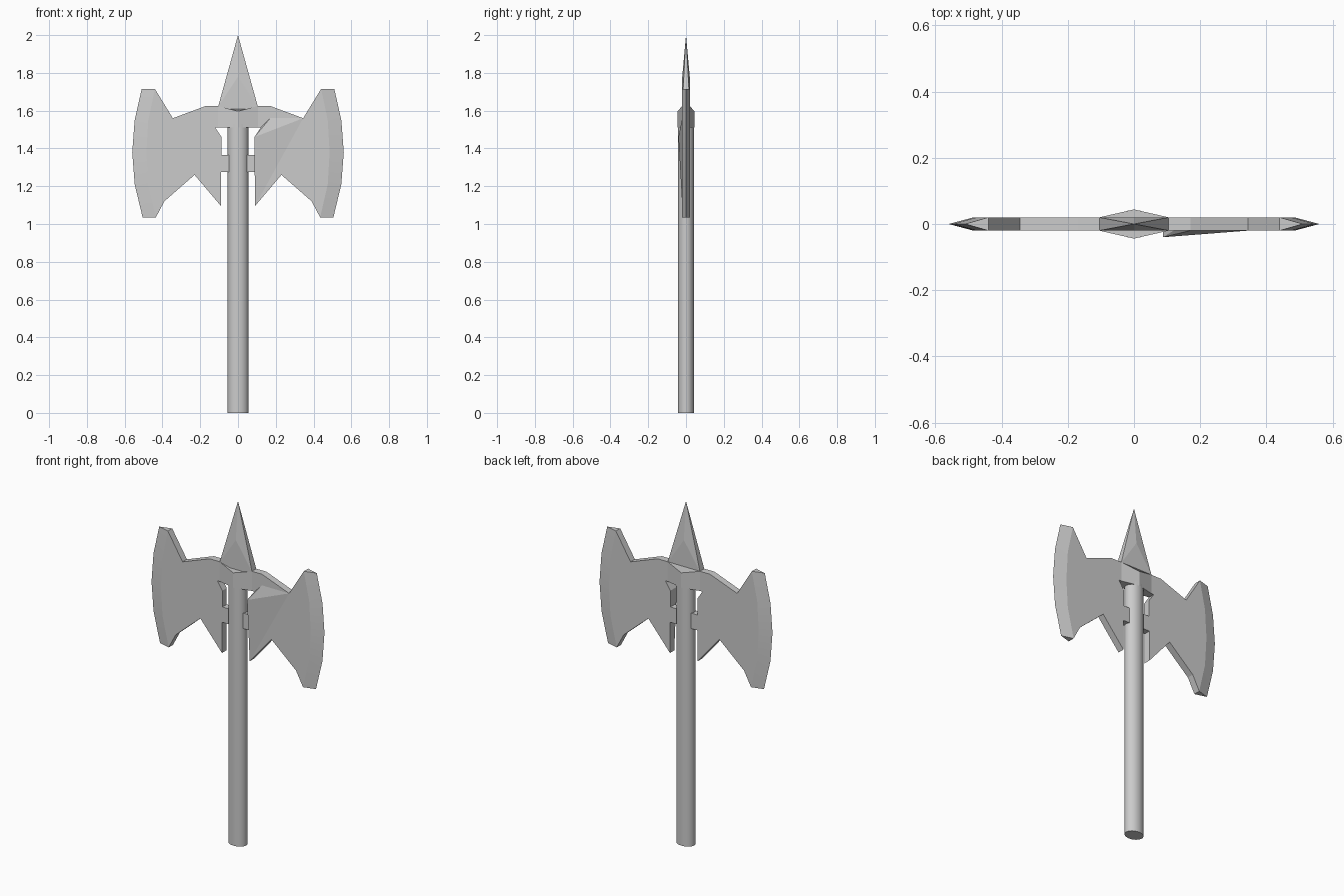
import bpy, bmesh, math
from mathutils import Vector

if "Cube" in bpy.data.objects:
    bpy.data.objects.remove(bpy.data.objects["Cube"])


def make(name, verts, faces, smooth=None):
    bm = bmesh.new()
    vs = [bm.verts.new(v) for v in verts]
    for f in faces:
        bm.faces.new([vs[i] for i in f])
    bmesh.ops.recalc_face_normals(bm, faces=bm.faces[:])
    me = bpy.data.meshes.new(name)
    bm.to_mesh(me)
    bm.free()
    ob = bpy.data.objects.new(name, me)
    bpy.context.collection.objects.link(ob)
    if smooth:
        bpy.ops.object.select_all(action='DESELECT')
        ob.select_set(True)
        bpy.context.view_layer.objects.active = ob
        bpy.ops.object.shade_smooth_by_angle(angle=math.radians(smooth))
    return ob


def prism(name, front, back, smooth=None):
    n = len(front)
    faces = [list(range(n)), list(range(2 * n - 1, n - 1, -1))]
    faces += [[i, (i + 1) % n, n + (i + 1) % n, n + i] for i in range(n)]
    return make(name, front + back, faces, smooth)


T = 0.02  # half thickness of the blades

# Shaft: oval handle
ring = [(0.055 * math.cos(a), 0.043 * math.sin(a))
        for a in (2 * math.pi * i / 16 for i in range(16))]
prism("shaft", [(x, y, 0) for x, y in ring], [(x, y, 1.53) for x, y in ring], 40)

# Double blade plate, one outline mirrored about x = 0
inner = [(0.44, 1.715), (0.475, 1.55), (0.485, 1.38), (0.475, 1.21), (0.435, 1.035)]
half = [(0.17, 1.625), (0.345, 1.56)] + inner + [
    (0.39, 1.12), (0.23, 1.26), (0.09, 1.095), (0.09, 1.275), (0.045, 1.275),
    (0.045, 1.365), (0.087, 1.365), (0.087, 1.46), (0.12, 1.51)]
outline = half + [(-x, z) for x, z in reversed(half)]
prism("blade_plate", [(x, -T, z) for x, z in outline], [(x, T, z) for x, z in outline])

# Sharpened cutting edges
outer = [(0.51, 1.715), (0.547, 1.55), (0.56, 1.38), (0.547, 1.21), (0.505, 1.035)]
for s, side in ((-1, "left"), (1, "right")):
    n = len(inner)
    verts = [(s * x, -T, z) for x, z in inner] + [(s * x, 0, z) for x, z in outer]
    verts += [(s * x, T, z) for x, z in inner]
    faces = [[i + k, i + k + 1, i + k + n + 1, i + k + n] for i in range(n - 1) for k in (0, n)]
    faces += [[0, n, 2 * n], [n - 1, 2 * n - 1, 3 * n - 1]]
    make(side + "_cutting_edge", verts, faces, 30)

# Hub: ridged collar with chamfered top
top = [(0.105, -T), (-0.105, -T), (-0.105, T), (0.105, T)]
hub = [(-0.105, -T), (0, -0.044), (0.105, -T), (0.105, T), (0, 0.044), (-0.105, T)]
heights = [1.625, 1.597, 1.625, 1.625, 1.597, 1.625]
prism("hub", [(x, y, z) for (x, y), z in zip(hub, heights)],
      [(x, y, 1.51) for x, y in hub])

# Top spike: faceted, flat triangle low on each side
make("spike", [(x, y, 1.622) for x, y in top] + [(0, -T, 1.78), (0, T, 1.78), (0, 0, 2.0)],
     [[0, 1, 4], [2, 3, 5], [0, 4, 6], [1, 4, 6], [2, 5, 6], [3, 5, 6],
      [0, 3, 6], [1, 2, 6], [0, 1, 2, 3]])

# Shallow raised facet on the front of the right blade
base = [(0.09, 1.095), (0.345, 1.56), (0.17, 1.56), (0.12, 1.51), (0.087, 1.46)]
make("raised_facet", [(x, -T, z) for x, z in base] + [(0.087, -0.04, 1.46)],
     [[0, 1, 5], [1, 2, 5], [2, 3, 5], [3, 4, 5], [4, 0, 5]])
